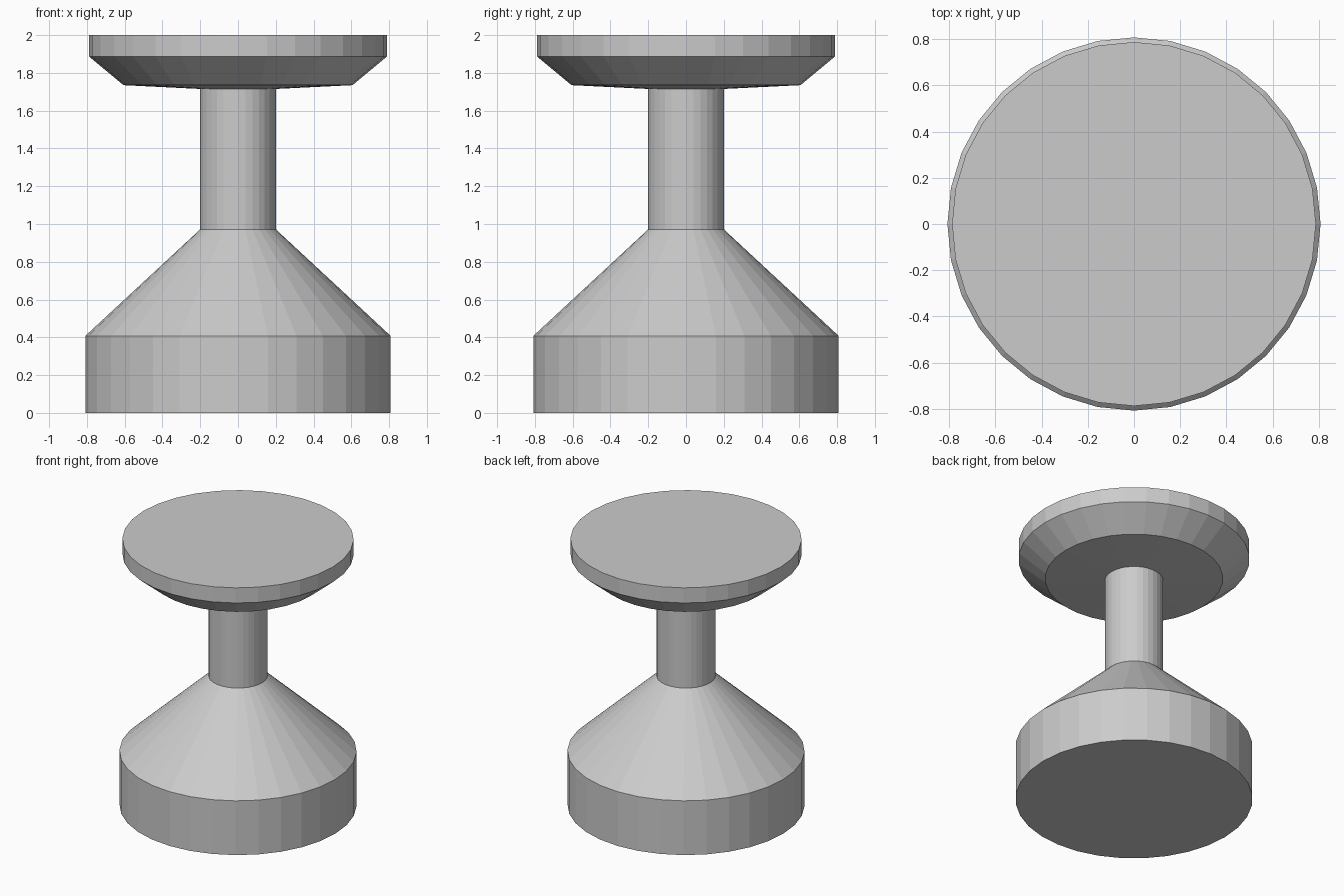
import bpy, bmesh
from math import cos, sin, tau

if "Cube" in bpy.data.objects:
    bpy.data.objects.remove(bpy.data.objects["Cube"])

SIDES = 32


def lathe(name, profile):
    """Turn a (radius, z) profile, listed bottom to top, around z with flat facets."""
    bm = bmesh.new()
    rings = []
    for r, z in profile:
        rings.append([bm.verts.new((r * cos(tau * i / SIDES), r * sin(tau * i / SIDES), z))
                      for i in range(SIDES)])
    for low, high in zip(rings, rings[1:]):
        for i in range(SIDES):
            j = (i + 1) % SIDES
            bm.faces.new((low[i], low[j], high[j], high[i]))
    return bm, rings, name


def finish(bm, name):
    mesh = bpy.data.meshes.new(name)
    bm.to_mesh(mesh)
    bm.free()
    bpy.context.collection.objects.link(bpy.data.objects.new(name, mesh))


# Drum base with conical shoulder, closed underneath
bm, rings, name = lathe("base", [(0.808, 0), (0.808, 0.408), (0.20, 0.972)])
bm.faces.new(rings[0][::-1])
finish(bm, name)

# Straight stem, open where it meets the base and the top
bm, rings, name = lathe("stem", [(0.20, 0.972), (0.20, 1.715)])
finish(bm, name)

# Dished top plate with bevelled underside, closed above
bm, rings, name = lathe("top_plate", [(0.20, 1.715), (0.606, 1.735), (0.788, 1.886), (0.788, 2.0)])
bm.faces.new(rings[-1])
finish(bm, name)
